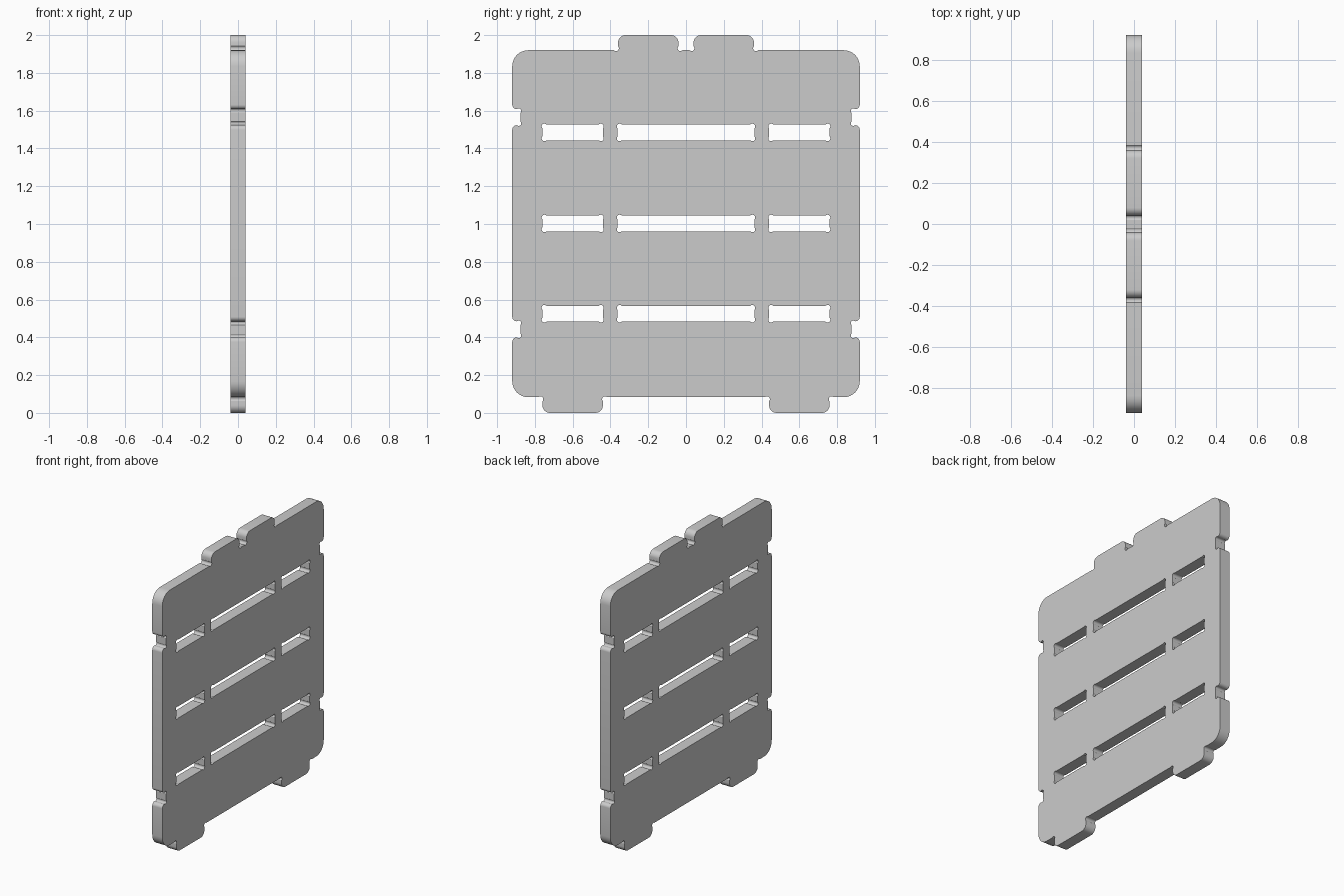
import bpy, bmesh
from math import sin, cos, pi, sqrt, radians
from mathutils import Vector

if "Cube" in bpy.data.objects:
    bpy.data.objects.remove(bpy.data.objects["Cube"])

HALF_THICK = 0.04
RELIEF = -0.015  # negative radius marks a router relief in an inner corner


def shape_corners(corners):
    """Turn (y, z, radius) corners into points: fillets or relief half circles."""
    pts, n = [], len(corners)
    for i, (y, z, r) in enumerate(corners):
        p = Vector((y, z))
        d1 = (Vector(corners[i - 1][:2]) - p).normalized()
        d2 = (Vector(corners[(i + 1) % n][:2]) - p).normalized()
        if r > 0:
            c = p + (d1 + d2) * r
            for k in range(9):
                t = k / 8 * pi / 2
                pts.append(c - r * (d2 * cos(t) + d1 * sin(t)))
        else:
            r = -r
            c = p + (d1 + d2) * r / sqrt(2)
            u, v = (d1 - d2) / sqrt(2), -(d1 + d2) / sqrt(2)
            for k in range(11):
                t = k / 10 * pi
                pts.append(c + r * (u * cos(t) + v * sin(t)))
    return pts


def add_loop(curve, corners):
    pts = shape_corners(corners)
    spline = curve.splines.new('POLY')
    spline.points.add(len(pts) - 1)
    for sp, p in zip(spline.points, pts):
        sp.co = (p.x, p.y, 0, 1)
    spline.use_cyclic_u = True


# Right half of the outline, bottom centre to top centre
right = [(0.44, 0.083, RELIEF), (0.44, 0, 0.04), (0.76, 0, 0.04), (0.76, 0.083, RELIEF),
         (0.92, 0.083, 0.085)]
for z0, z1 in ((0.40, 0.485), (1.523, 1.608)):  # side notches
    right += [(0.92, z0, 0.024), (0.876, z0, -0.013), (0.876, z1, -0.013), (0.92, z1, 0.024)]
right += [(0.92, 1.92, 0.085), (0.36, 1.92, RELIEF), (0.36, 2, 0.04),
          (0.04, 2, 0.04), (0.04, 1.92, RELIEF)]
outline = right + [(-y, z, r) for y, z, r in reversed(right)]

curve = bpy.data.curves.new("panel_profile", 'CURVE')
curve.dimensions = '2D'
curve.fill_mode = 'BOTH'
curve.extrude = HALF_THICK
add_loop(curve, outline)

# Three rows of slots
for zc in (0.525, 1.003, 1.485):
    for y0, y1 in ((-0.76, -0.44), (-0.362, 0.362), (0.44, 0.76)):
        a, b = zc - 0.042, zc + 0.042
        add_loop(curve, [(y0, a, RELIEF), (y1, a, RELIEF), (y1, b, RELIEF), (y0, b, RELIEF)])

# Bake to a mesh standing in the YZ plane
helper = bpy.data.objects.new("profile_helper", curve)
bpy.context.collection.objects.link(helper)
mesh = bpy.data.meshes.new_from_object(helper.evaluated_get(bpy.context.evaluated_depsgraph_get()))
bpy.data.objects.remove(helper)

bm = bmesh.new()
bm.from_mesh(mesh)
bmesh.ops.remove_doubles(bm, verts=bm.verts, dist=0.0002)
for v in bm.verts:
    v.co = (v.co.z, v.co.x, v.co.y)
bmesh.ops.recalc_face_normals(bm, faces=bm.faces)
bm.to_mesh(mesh)
bm.free()

panel = bpy.data.objects.new("slotted_panel", mesh)
bpy.context.collection.objects.link(panel)
bpy.context.view_layer.objects.active = panel
panel.select_set(True)
bpy.ops.object.shade_smooth_by_angle(angle=radians(30))
